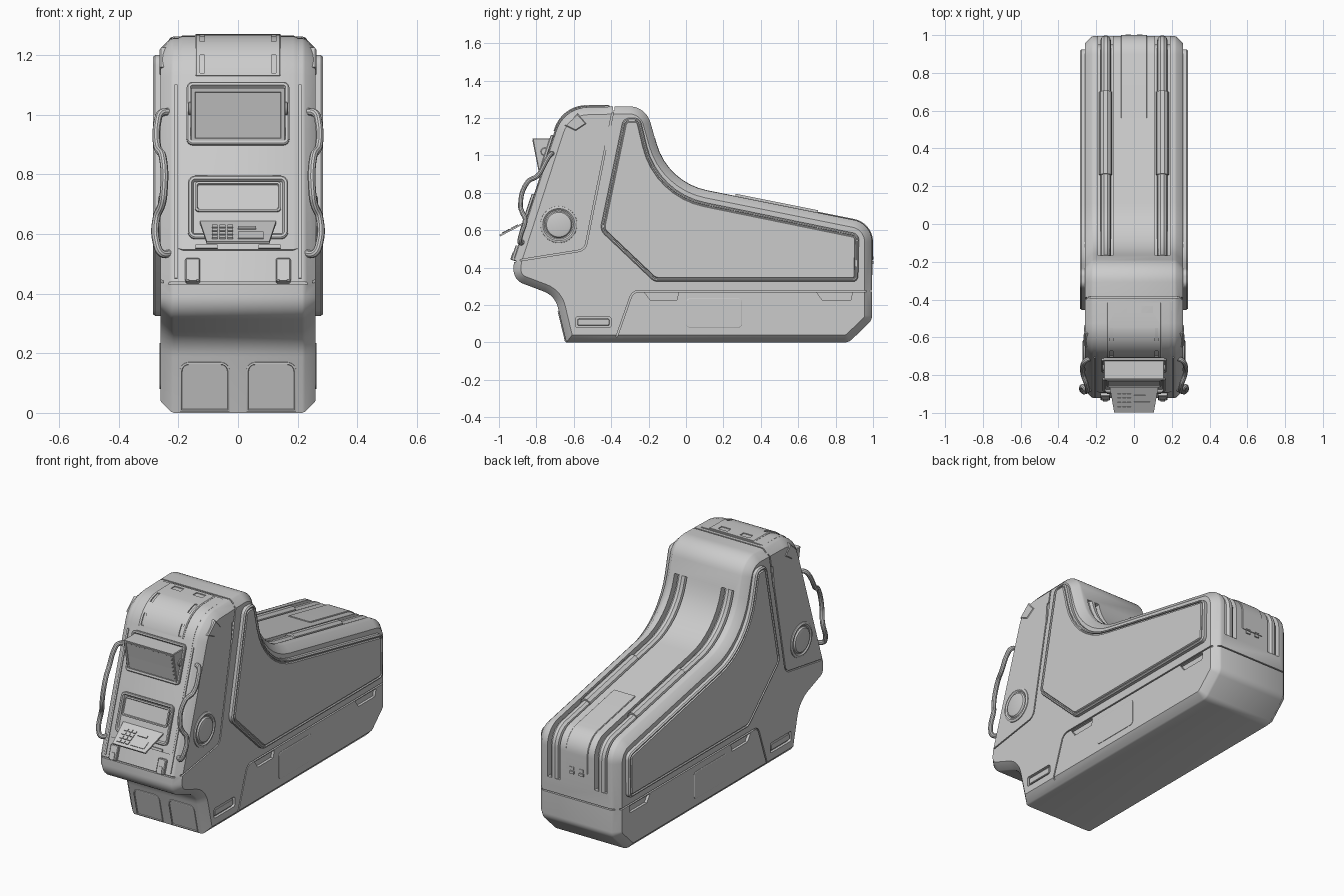
import bpy, bmesh, math
from mathutils import Vector, Matrix

if "Cube" in bpy.data.objects:
    bpy.data.objects.remove(bpy.data.objects["Cube"])


def fillet(pts, closed=True):
    """Round the corners of a 2D path; each point is (u, v) or (u, v, radius)."""
    out, n = [], len(pts)
    for i, q in enumerate(pts):
        p, r = Vector(q[:2]), (q[2] if len(q) > 2 else 0)
        if r == 0 or (not closed and i in (0, n - 1)):
            out.append(p)
            continue
        d1 = (p - Vector(pts[i - 1][:2])).normalized()
        d2 = (Vector(pts[(i + 1) % n][:2]) - p).normalized()
        ang = d1.angle(d2)
        start = p - d1 * r * math.tan(ang / 2)
        c = p + (d2 - d1).normalized() * r / math.cos(ang / 2)
        sign = 1 if d1.x * d2.y - d1.y * d2.x > 0 else -1
        k = max(4, int(ang / 0.13))
        for j in range(k + 1):
            a, v = sign * ang * j / k, start - c
            out.append(c + Vector((v.x * math.cos(a) - v.y * math.sin(a),
                                   v.x * math.sin(a) + v.y * math.cos(a))))
    return out


def offset(path, d, closed=False):
    """Shift a path to its left by d with mitred corners."""
    n, out = len(path), []
    for i, p in enumerate(path):
        e = []
        if closed or i > 0:
            e.append(p - path[i - 1])
        if closed or i < n - 1:
            e.append(path[(i + 1) % n] - p)
        ns = [Vector((-v.y, v.x)).normalized() for v in e]
        m = ns[0] if len(ns) == 1 else (ns[0] + ns[1]) / (1 + ns[0].dot(ns[1]))
        out.append(p + m * d)
    return out


def frame(o, u, v):
    u, v = Vector(u), Vector(v)
    w = u.cross(v).normalized()
    return Matrix(((u.x, v.x, w.x, o[0]), (u.y, v.y, w.y, o[1]), (u.z, v.z, w.z, o[2]), (0, 0, 0, 1)))


def side(s=1):
    return Matrix(((0, 0, s, 0), (1, 0, 0, 0), (0, 1, 0, 0), (0, 0, 0, 1)))


def smooth(ob):
    bpy.ops.object.select_all(action='DESELECT')
    ob.select_set(True)
    bpy.context.view_layer.objects.active = ob
    bpy.ops.object.shade_smooth_by_angle(angle=math.radians(30))


def loft(name, outline, rings, M):
    """Stack copies of an outline; each ring is (height, inset)."""
    n = len(outline)
    area = sum(p.x * outline[(i + 1) % n].y - p.y * outline[(i + 1) % n].x for i, p in enumerate(outline))
    bm = bmesh.new()
    loops = []
    for h, d in rings:
        ps = offset(outline, d if area > 0 else -d, True) if d else outline
        loops.append([bm.verts.new(M @ Vector((p.x, p.y, h))) for p in ps])
    for a, b in zip(loops, loops[1:]):
        for i in range(n):
            bm.faces.new((a[i], a[(i + 1) % n], b[(i + 1) % n], b[i]))
    bm.faces.new(loops[0][::-1])
    bm.faces.new(loops[-1])
    bmesh.ops.recalc_face_normals(bm, faces=bm.faces)
    me = bpy.data.meshes.new(name)
    bm.to_mesh(me)
    bm.free()
    ob = bpy.data.objects.new(name, me)
    bpy.context.collection.objects.link(ob)
    smooth(ob)
    return ob


def rect(u0, u1, v0, v1, r=0):
    return fillet([(u0, v0, r), (u1, v0, r), (u1, v1, r), (u0, v1, r)])


def strip(path, d0, d1):
    return offset(path, d0) + offset(path, d1)[::-1]


def cut(ob, outline, x0, x1):
    """Boolean away a side-profile prism between x0 and x1."""
    c = loft("cutter", outline, [(min(x0, x1), 0), (max(x0, x1), 0)], side())
    c.hide_render = True
    m = ob.modifiers.new("cut", 'BOOLEAN')
    m.operation, m.solver, m.object = 'DIFFERENCE', 'EXACT', c
    bpy.context.view_layer.objects.active = ob
    bpy.ops.object.modifier_apply(modifier=m.name)
    bpy.data.objects.remove(c)


def tube(name, pts, r, curved=False):
    cu = bpy.data.curves.new(name, 'CURVE')
    cu.dimensions, cu.bevel_depth, cu.bevel_resolution = '3D', r, 3
    cu.use_fill_caps, cu.resolution_u = True, 5
    sp = cu.splines.new('BEZIER' if curved else 'POLY')
    arr = sp.bezier_points if curved else sp.points
    arr.add(len(pts) - 1)
    for q, p in zip(arr, pts):
        if curved:
            q.co, q.handle_left_type, q.handle_right_type = p, 'AUTO', 'AUTO'
        else:
            q.co = (*p, 1)
    ob = bpy.data.objects.new(name, cu)
    bpy.context.collection.objects.link(ob)
    bpy.ops.object.select_all(action='DESELECT')
    ob.select_set(True)
    bpy.context.view_layer.objects.active = ob
    bpy.ops.object.convert(target='MESH')
    smooth(bpy.context.view_layer.objects.active)


# Main body shell
body = loft("body", fillet([(-.654, 1.255, .18), (-.215, 1.265, .12), (-.10, .855, .35), (.995, .636, .12),
            (.995, .12, .06), (.87, 0, .06), (-.64, 0), (-.70, .25, .12), (-.925, .335, .08), (-.92, .435)]),
            [(-.26, .04), (-.225, .004), (-.215, 0), (.215, 0), (.225, .004), (.26, .04)], side())

# Seams, rail grooves and side recesses
console_seam = strip(fillet([(-.378, 1.3), (-.54, .495, .05), (-.96, .428)], False), -.004, .004)
base_seam = strip(fillet([(-.392, -.03), (-.285, .275, .05), (1.05, .275)], False), -.004, .004)
rail_path = fillet([(-.166, 1.09), (-.10, .855, .35), (.995, .636, .12), (.995, .36)], False)
for s in (-1, 1):
    cut(body, strip(rail_path, -.045, .05), s * .11, s * .19)
    cut(body, console_seam, s * .25, s * .3)
    cut(body, base_seam, s * .25, s * .3)
    for a, b in ((-.22, -.04), (.7, .89)):
        cut(body, fillet([(a, .266), (b, .266), (b - .01, .225), (a + .03, .225)]), s * .245, s * .3)
    cut(body, rect(-.59, -.4, .08, .137, .012), s * .245, s * .3)
    cut(body, fillet([(-.435, 1.03), (-.425, 1.03), (-.40, 1.16), (-.425, 1.15)]), s * .252, s * .3)
cut(body, rect(-.391, -.383, 1.24, 1.3), -.3, .3)
cut(body, rect(.982, 1.05, .2715, .2785), -.31, .31)
cut(body, rect(-.96, -.908, .431, .439), -.3, .3)
smooth(body)

# Raised side panels, port rings, hatches, corner clips, foot vents
panel = fillet([(-.335, 1.2, .04), (-.245, 1.2, .04), (-.15, .8, .4), (.925, .58, .04),
                (.92, .325, .03), (-.17, .325, .06), (-.46, .6, .06)])
circle = [Vector((-.68 + .1 * math.cos(i * math.pi / 20), .63 + .1 * math.sin(i * math.pi / 20))) for i in range(40)]
for s, tag in ((1, "right"), (-1, "left")):
    loft(f"side_panel_{tag}", panel, [(.25, 0), (.278, 0), (.285, .006), (.285, .012), (.278, .014),
                                      (.278, .019), (.285, .023)], side(s))
    loft(f"port_ring_{tag}", circle, [(.25, 0), (.264, .002), (.268, .008), (.268, .014), (.262, .022),
                                      (.262, .028), (.27, .034), (.273, .045)], side(s))
    loft(f"base_hatch_{tag}", rect(0, .3, .08, .235, .02), [(.25, 0), (.262, 0), (.264, .003)], side(s))
    loft(f"foot_vent_{tag}", rect(-.58, -.41, .09, .127, .008), [(.24, 0), (.254, 0), (.257, .003)], side(s))
    loft(f"corner_clip_{tag}", fillet([(-.65, 1.16), (-.58, 1.225), (-.53, 1.17), (-.59, 1.13)]),
         [(.22, 0), (.258, 0), (.264, .006)], side(s))
    # Grab handle
    tube(f"handle_{tag}", [(s * x, y, z) for x, y, z in (
        (.23, -.71, 1.01), (.258, -.725, 1.005), (.27, -.745, .975), (.27, -.795, .89), (.253, -.845, .86),
        (.25, -.885, .73), (.257, -.875, .695), (.272, -.86, .66), (.272, -.885, .565), (.256, -.888, .535),
        (.228, -.87, .535))], .013, True)
    # Rail tube with sleeve inside each groove
    tube(f"rail_{tag}", [(s * .15, p.x, p.y) for p in offset(rail_path, -.025)], .028)
    tube(f"rail_sleeve_{tag}", [(s * .15, .26, .763), (s * .15, .7, .675)], .034)

# Centre spine plate wrapping over the back, with clips
spine = fillet([(.56, .723), (.995, .636, .12), (.995, .44)], False)
loft("spine_plate", strip(spine, -.01, .005), [(-.07, .003), (-.067, 0), (.067, 0), (.07, .003)], side())
for x in (-.03, .03):
    for dz in (0, .025):
        loft("spine_clip", rect(.98, 1.003, .42 + dz, .435 + dz), [(x - .014, 0), (x + .014, 0)], side())

# Console front plate and top cap with slots
front = fillet([(-.884, .545), (-.654, 1.255, .18), (-.41, 1.258)], False)
plate = loft("console_plate", strip(front, -.01, .008), [(-.2, .006), (-.185, 0), (.185, 0), (.2, .006)], side())
cap_path = fillet([(-.695, 1.128), (-.654, 1.255, .17), (-.415, 1.258)], False)
cap = loft("console_cap", strip(cap_path, -.005, .013), [(-.145, .004), (-.14, 0), (.14, 0), (.145, .004)], side())
for s in (-1, 1):
    for a, b, c, d in ((-.73, -.6, 1.14, 1.2), (-.62, -.55, 1.225, 1.29)):
        cut(cap, rect(a, b, c, d), s * .112, s * .128)
    cut(cap, rect(-.47, -.435, 1.24, 1.3), s * .04, s * .1)
smooth(cap)

# Items lying on the sloped console face (v = height z)
SLOPE = frame((0, -1.06, 0), (1, 0, 0), (0, .3235, 1))
bezel = [(0, 0), (.018, 0), (.021, .004), (.021, .012), (.01, .018)]
loft("screen_bezel", rect(-.172, .172, .895, 1.105, .02), bezel, SLOPE)
loft("keypad_bezel", rect(-.168, .168, .58, .79, .025), bezel, SLOPE)
loft("lower_display", rect(-.145, .145, .67, .77, .015),
     [(0, 0), (.02, 0), (.022, .003), (.022, .007), (.015, .01)], SLOPE)
for s in (-1, 1):
    loft("console_hinge", rect(s * .152 - .025, s * .152 + .025, .437, .515, .008),
         [(-.01, 0), (.014, 0), (.018, .004)], SLOPE)
    loft("hinge_slot", rect(s * .152 - .013, s * .152 + .013, .437, .475), [(0, 0), (.022, 0)], SLOPE)
    loft("latch_tab", rect(s * .105 - .037, s * .105 + .037, .547, .56), [(-.01, 0), (.018, 0)], SLOPE)
    loft("console_side_trim", rect(s * .208 - .005, s * .208 + .005, .45, 1.1), [(-.01, 0), (.006, 0)], SLOPE)

# Tilted screen housing, glass and pivots
loft("screen_housing", fillet([(-.82, 1.09), (-.70, 1.09), (-.76, .905), (-.785, .905)]),
     [(-.16, .003), (-.156, 0), (.156, 0), (.16, .003)], side())
loft("screen_glass", rect(-.15, .15, .915, 1.082, .006), [(-.004, 0), (.003, 0), (.003, .006), (.001, .008)],
     frame((0, -.602, 0), (1, 0, 0), (0, -.2, 1)))
for s in (-1, 1):
    loft("screen_pivot", [Vector((-.755 + .022 * math.cos(i * math.pi / 10), 1.02 + .022 * math.sin(i * math.pi / 10)))
                          for i in range(20)], [(.15, 0), (.165, 0), (.168, .004)], side(s))

# Fold-out keypad tray with keys
TRAY = frame((0, -.998, .575), (1, 0, 0), (0, .115, .06))
loft("keypad_tray", fillet([(-.105, 0), (.105, 0), (.128, 1.15), (-.128, 1.15)]), [(-.009, 0), (0, 0)], TRAY)
for i in range(3):
    for j in range(4):
        x, v = -.088 + i * .026, .14 + j * .2
        loft("key", rect(x, x + .02, v, v + .14), [(-.002, 0), (.005, 0)], TRAY)
loft("tray_bar", rect(.0, .06, .68, .8), [(-.002, 0), (.005, 0)], TRAY)
loft("tray_pad", rect(.0, .085, .15, .5), [(-.002, 0), (.003, 0)], TRAY)

# Lower front panels
FOOT = frame((0, -.64, 0), (1, 0, 0), (0, -.24, 1))
for s in (-1, 1):
    a, b = sorted((s * .028, s * .195))
    loft("foot_panel", fillet([(a, .005), (b, .005), (b, .17, .03), (a, .17, .03)]),
         [(-.01, 0), (.005, 0), (.006, .002), (.006, .006), (.002, .008)], FOOT)
